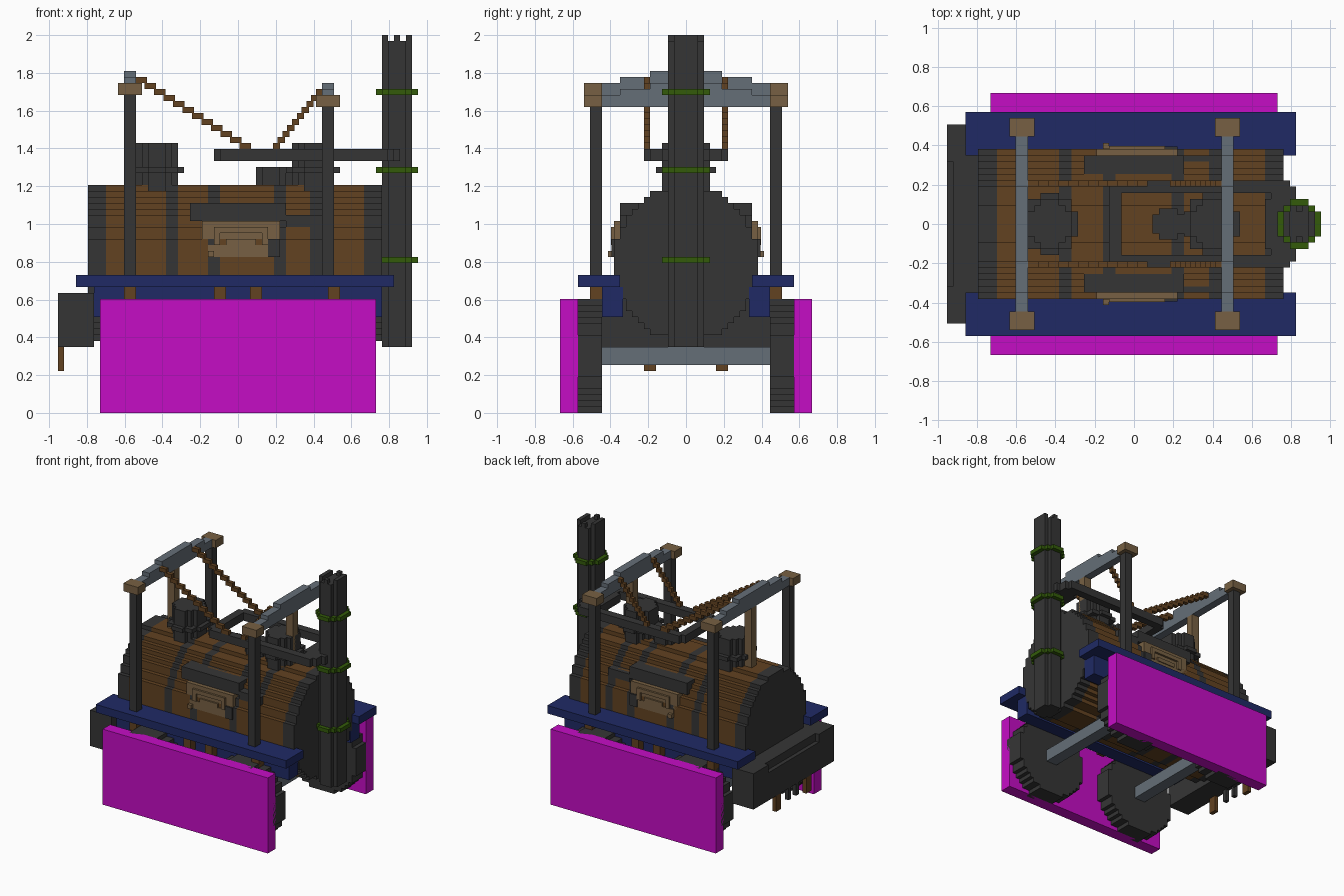
import bpy, bmesh, math
from mathutils import Vector

cube = bpy.data.objects.get("Cube")
if cube:
    bpy.data.objects.remove(cube, do_unlink=True)

U = 2 / 63  # size of one block; all measurements below are in blocks


def material(name, rgb):
    m = bpy.data.materials.new(name)
    m.use_nodes = True
    m.diffuse_color = (*rgb, 1)
    m.node_tree.nodes["Principled BSDF"].inputs["Base Color"].default_value = (*rgb, 1)
    return m


IRON = material("dark iron", (0.036, 0.036, 0.036))
WOOD = material("brown wood", (0.122, 0.054, 0.015))
TAN = material("tan wood", (0.185, 0.118, 0.056))
BLUE = material("navy blue", (0.014, 0.023, 0.13))
STEEL = material("grey steel", (0.13, 0.157, 0.185))
MAGENTA = material("magenta", (0.56, 0.004, 0.56))
GREEN = material("green", (0.033, 0.105, 0.003))


def finish(name, bm, mat):
    bmesh.ops.recalc_face_normals(bm, faces=bm.faces)
    bmesh.ops.scale(bm, vec=(U, U, U), verts=bm.verts)
    me = bpy.data.meshes.new(name)
    bm.to_mesh(me)
    bm.free()
    me.materials.append(mat)
    ob = bpy.data.objects.new(name, me)
    bpy.context.collection.objects.link(ob)
    return ob


def boxes(name, mat, *ranges, mirror=False):
    """Blocks given as (x0, x1, y0, y1, z0, z1), optionally mirrored across y."""
    bm = bmesh.new()
    todo = list(ranges)
    if mirror:
        todo += [(a, b, -d, -c, e, f) for a, b, c, d, e, f in ranges]
    for x0, x1, y0, y1, z0, z1 in todo:
        vs = bmesh.ops.create_cube(bm, size=1)["verts"]
        for v in vs:
            v.co = Vector(((x0 + x1) / 2 + v.co.x * (x1 - x0),
                           (y0 + y1) / 2 + v.co.y * (y1 - y0),
                           (z0 + z1) / 2 + v.co.z * (z1 - z0)))
    return finish(name, bm, mat)


def disc(name, mat, axis, centre, w, n, start, end):
    """Stepped round prism: w blocks wide, n rows, between start and end on its axis."""
    rows = []
    for k in range(n):
        v = (k + 0.5 - n / 2) / (n / 2)
        h = w / 2 * math.sqrt(1 - v * v)
        rows.append(math.floor(h) + 0.5 if w % 2 else max(1, round(h)))
    side = []
    for k, h in enumerate(rows):
        if k == 0 or rows[k - 1] != h:
            side.append((h, k - n / 2))
        if k == n - 1 or rows[k + 1] != h:
            side.append((h, k + 1 - n / 2))
    outline = side + [(-a, b) for a, b in reversed(side)]

    def place(a, b, c):
        p, q = centre[0] + a, centre[1] + b
        return {"x": (c, p, q), "y": (p, c, q), "z": (p, q, c)}[axis]

    bm = bmesh.new()
    lo = [bm.verts.new(place(a, b, start)) for a, b in outline]
    hi = [bm.verts.new(place(a, b, end)) for a, b in outline]
    bm.faces.new(lo)
    bm.faces.new(hi)
    for i in range(len(lo)):
        j = (i + 1) % len(lo)
        bm.faces.new((lo[i], lo[j], hi[j], hi[i]))
    return finish(name, bm, mat)


# Side panels, wheels and axles
boxes("side_panels", MAGENTA, (-23, 23, 18, 21, 0, 19), mirror=True)
for end, x in (("rear", -13.5), ("front", 13.5)):
    for side, y in (("right", -19), ("left", 14)):
        disc(f"{end}_{side}_wheel", IRON, "y", (x, 9.5), 19, 19, y, y + 5)
    boxes(f"{end}_axle", STEEL, (x - 1.5, x + 1.5, -14, 14, 8, 11))

# Deck, its lower beams and brackets
boxes("deck_boards", BLUE, (-27, 26, 11, 18, 21, 23), mirror=True)
boxes("deck_beams", BLUE, (-24, 24, 10.5, 14, 16, 21), mirror=True)
boxes("deck_brackets", WOOD, *[(x, x + 2, 14, 16, 17, 21) for x in (-19, -4, 2, 15)],
      mirror=True)

# Rear coupling box with raised corners, and hanging hooks
boxes("rear_box", IRON, (-29, -24, -16, 16, 11, 20))
boxes("rear_box_corners", IRON, (-30, -29, 10, 16, 11, 20), mirror=True)
boxes("rear_box_lip", IRON, (-30, -29, -10, 10, 11, 18))
boxes("outer_hooks", WOOD, (-30, -29, 5, 7, 7, 11), mirror=True)
boxes("inner_hooks", IRON, (-30, -29, 1, 2, 8, 11), mirror=True)

# Boiler: wooden barrel split by iron bands, iron caps at both ends
cuts = [-25, -22, -12, -10, -5, -3, 6, 8, 12, 14, 21, 24]
for i, (a, b) in enumerate(zip(cuts, cuts[1:])):
    iron = i % 2 == 0
    disc(f"boiler_{'band' if iron else 'barrel'}_{i}", IRON if iron else WOOD,
         "x", (0, 25), 24, 26, a, b)

# Handrails and wooden side plates
boxes("side_rails", IRON, (-8, 8, 7, 11, 32, 35), (8, 14, 7, 11, 31, 33),
      (5, 7, 10, 12.4, 26, 29), mirror=True)
boxes("side_plates", TAN, (-6, 7, 9, 12, 28, 32), (-5, 5, 10, 12.2, 26, 28),
      (-5, -4, 11, 13, 26, 27), mirror=True)
boxes("plate_trim", TAN, (-4, -3, 12, 12.5, 28, 31), (4, 5, 12, 12.5, 28, 31),
      (-3, 4, 12, 12.5, 30, 31), (-2, 3, 12, 12.4, 28, 29), mirror=True)

# Domes
for name, x in (("rear_dome", -13.5), ("front_dome", 12.5)):
    disc(name, IRON, "z", (x, 0), 7, 8, 36, 45)
    disc(name + "_rim", IRON, "z", (x, 0), 9, 10, 40, 41)
disc("middle_dome", IRON, "z", (5.5, 0), 5, 5, 36, 41)
boxes("dome_link", IRON, (7, 10, -1, 1, 37, 40))

# Chimney with notched top and rings
disc("chimney", IRON, "z", (26.5, 0), 5, 6, 11, 62)
boxes("chimney_teeth", IRON, (24, 25, 0, 2, 62, 63), (26, 27, 2, 3, 62, 63),
      (28, 29, 0, 2, 62, 63), mirror=True)
for i, z in enumerate((25, 40, 53)):
    disc(f"chimney_ring_{i}", GREEN, "z", (26.5, 0), 7, 8, z, z + 1)

# Pipe yoke from the chimney over the domes
boxes("yoke_arms", IRON, (-3, 23, 5, 7, 42, 44), mirror=True)
boxes("yoke_bend", IRON, (-4, -2, -6, 6, 42, 44))
disc("yoke_collar", IRON, "z", (24, 0), 6, 14, 42, 44)

# Gantries: posts, caps, centre post and stepped cross beam
for end, x, z in (("rear", -19, 53), ("front", 14, 51)):
    boxes(f"{end}_posts", IRON, (x, x + 2, 14, 16, 23, z), mirror=True)
    boxes(f"{end}_post_caps", TAN, (x - 1, x + 3, 14, 17, z, z + 2), mirror=True)
    boxes(f"{end}_centre_post", TAN, (x, x + 2, -1, 1, 36, z))
    boxes(f"{end}_cross_beam", STEEL, (x, x + 2, -14, 14, z, z + 2),
          (x, x + 2, -11, 11, z + 2, z + 3), (x, x + 2, -6, 6, z + 3, z + 4))


# Stepped chains from the gantries down to the yoke
def chain(name, x0, z0, x1, z1, n):
    links = []
    for i in range(n):
        x = x0 + (x1 - x0) * i / n
        z = round(z0 + (z1 - z0) * i / (n - 1))
        links.append((x - 0.2, x + (x1 - x0) / n + 0.2, 6, 7, z, z + 1))
    boxes(name, WOOD, *links, mirror=True)


chain("rear_chains", -17, 55, 2, 44, 12)
chain("front_chains", 6, 44, 14, 53, 10)
